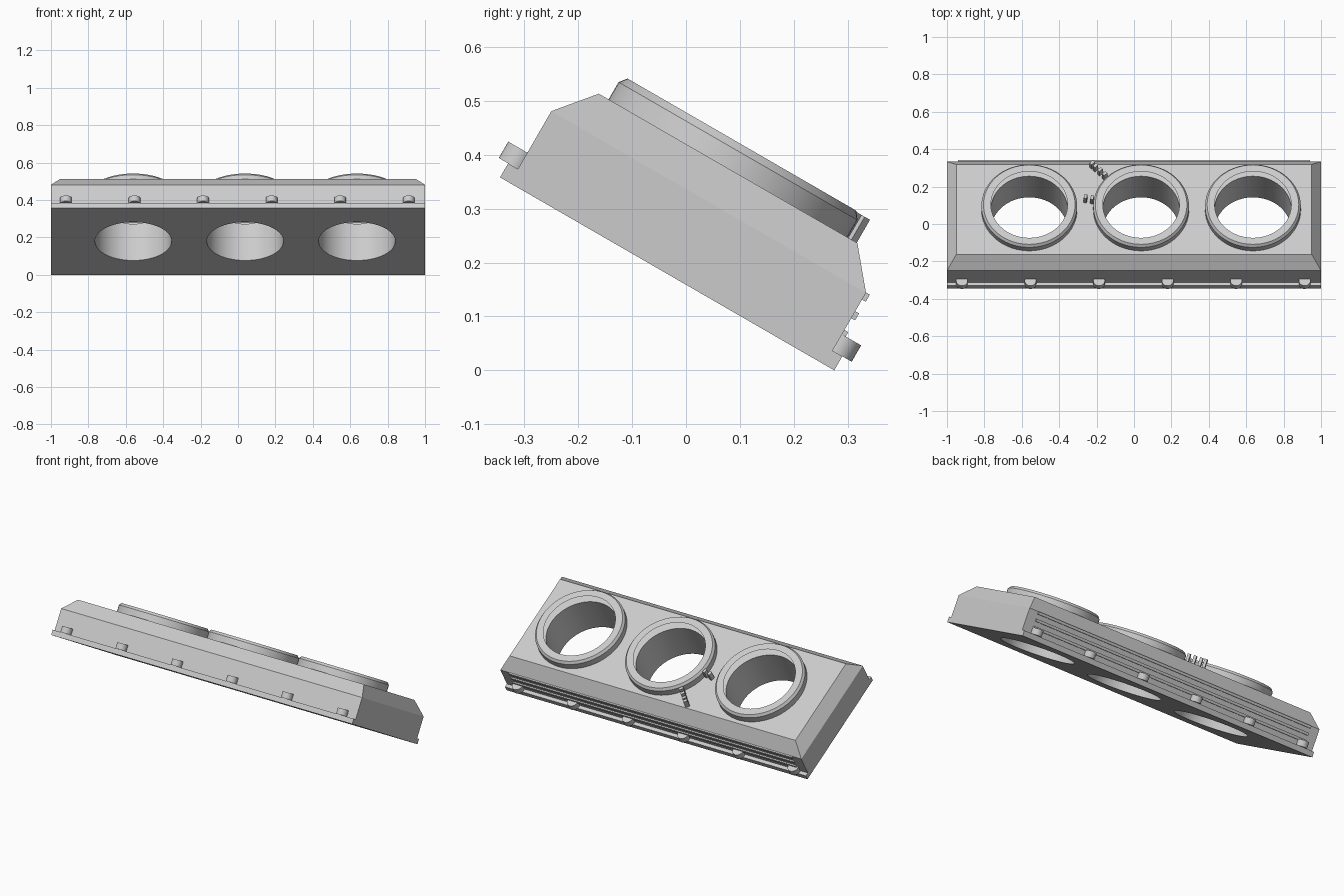
import bpy, bmesh, math
from mathutils import Matrix, Vector

cube = bpy.data.objects.get("Cube")
if cube:
    bpy.data.objects.remove(cube, do_unlink=True)

grey = bpy.data.materials.new("light_grey")
grey.use_nodes = True
COLOUR = (0.6, 0.6, 0.6, 1)
grey.diffuse_color = COLOUR
grey.node_tree.nodes["Principled BSDF"].inputs["Base Color"].default_value = COLOUR

# Everything is built flat (y = along the slope, z = off the base), then tilted
TILT = Matrix.Translation((0, -0.345, 0.358)) @ Matrix.Rotation(math.radians(-30), 4, 'X')
DEPTH, TOP, MID_Y = 0.716, 0.226, 0.358
HOLE_R = 0.205
HOLE_XS = [-0.56, 0.038, 0.636]


def finish(name, bm, smooth=False):
    bmesh.ops.recalc_face_normals(bm, faces=bm.faces)
    bm.transform(TILT)
    mesh = bpy.data.meshes.new(name)
    bm.to_mesh(mesh)
    bm.free()
    obj = bpy.data.objects.new(name, mesh)
    mesh.materials.append(grey)
    bpy.context.collection.objects.link(obj)
    if smooth:
        smooth_edges(obj)
    return obj


def smooth_edges(obj):
    bpy.ops.object.select_all(action='DESELECT')
    obj.select_set(True)
    bpy.context.view_layer.objects.active = obj
    bpy.ops.object.shade_smooth_by_angle(angle=math.radians(25))


def box(name, centre, size, turn=0):
    bm = bmesh.new()
    bmesh.ops.create_cube(bm, size=1, matrix=Matrix.Translation(centre)
                          @ Matrix.Rotation(turn, 4, 'Z') @ Matrix.Diagonal((*size, 1)))
    return finish(name, bm)


def cylinder(name, centre, radius, height, sides, smooth=True):
    bm = bmesh.new()
    bmesh.ops.create_cone(bm, cap_ends=True, segments=sides, radius1=radius, radius2=radius,
                          depth=height, matrix=Matrix.Translation(centre))
    return finish(name, bm, smooth)


# Housing: flanged profile with a bevelled top, tapered at both ends
half = [(0, 0), (0, 0.03), (0.021, 0.03), (0.021, 0.154), (0.081, TOP)]
profile = half + [(DEPTH - y, z) for y, z in reversed(half)]
bm = bmesh.new()
ends = [[bm.verts.new((side * (0.95 if z == TOP else 1), y, z)) for y, z in profile]
        for side in (-1, 1)]
count = len(profile)
for i in range(count):
    j = (i + 1) % count
    bm.faces.new((ends[0][i], ends[0][j], ends[1][j], ends[1][i]))
for end in ends:
    bm.faces.new(end[:4] + end[6:])
    bm.faces.new(end[3:7])
housing = finish("housing", bm)

# Three round openings through the housing
for x in HOLE_XS:
    cutter = cylinder("opening_cutter", (x, MID_Y, 0.11), HOLE_R, 0.5, 64, False)
    cutter.hide_render = True
    cut = housing.modifiers.new("opening", 'BOOLEAN')
    cut.object, cut.operation, cut.solver = cutter, 'DIFFERENCE', 'EXACT'
    bpy.context.view_layer.objects.active = housing
    bpy.ops.object.modifier_apply(modifier=cut.name)
    bpy.data.objects.remove(cutter, do_unlink=True)
smooth_edges(housing)

# Raised collar around each opening
collar = [(HOLE_R, TOP), (0.256, TOP), (0.256, 0.263), (0.245, 0.277), (HOLE_R, 0.277)]
for n, x in enumerate(HOLE_XS):
    bm = bmesh.new()
    verts = [bm.verts.new((x + r, MID_Y, z)) for r, z in collar]
    edges = [bm.edges.new((verts[i], verts[i + 1])) for i in range(len(verts) - 1)]
    bmesh.ops.spin(bm, geom=verts + edges, cent=(x, MID_Y, 0), axis=(0, 0, 1),
                   angle=math.tau, steps=64, use_duplicate=False)
    bmesh.ops.remove_doubles(bm, verts=bm.verts, dist=0.0001)
    finish(f"collar_{n + 1}", bm, True)

# Bolt heads along the front and back flanges
for n in range(6):
    x = -0.92 + n * 0.3665
    for label, y in (("front", 0.011), ("back", DEPTH - 0.011)):
        cylinder(f"{label}_bolt_{n + 1}", (x, y, 0.0475), 0.031, 0.035, 32)

# Thin ribs along the back wall
for n, z in enumerate((0.067, 0.107, 0.147)):
    box(f"back_rib_{n + 1}", (0, 0.695, z), (1.88, 0.016, 0.015))

# Small raised marker blocks in two radial rows beside the middle collar
for angle, radii in ((135, (0.275, 0.31, 0.345, 0.37)), (170, (0.266, 0.302))):
    for n, r in enumerate(radii):
        a = math.radians(angle)
        spot = Vector((HOLE_XS[1] + r * math.cos(a), MID_Y + r * math.sin(a), 0.25))
        box(f"marker_{angle}_{n + 1}", spot, (0.016, 0.024, 0.05), a)
